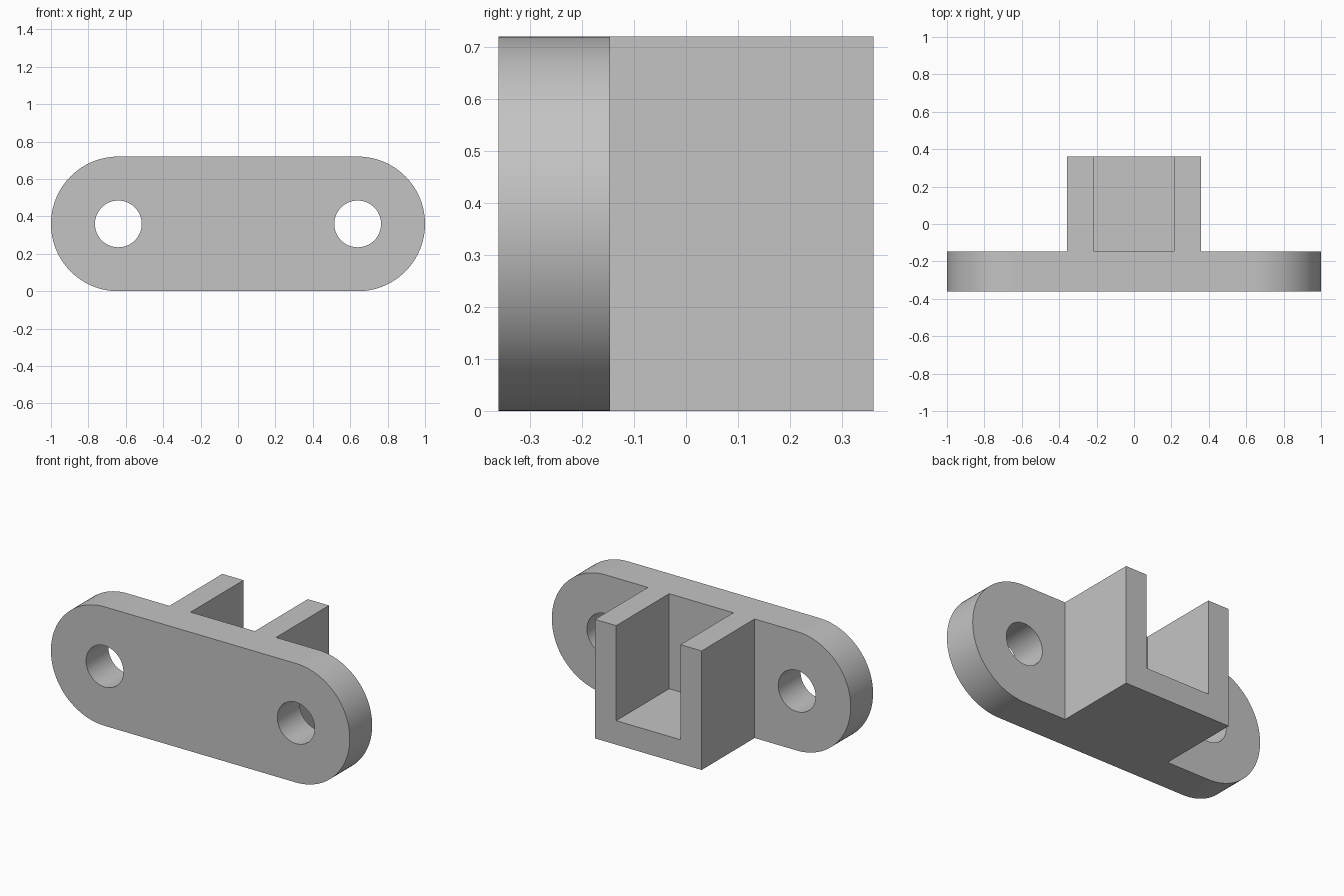
import bpy, bmesh, math
from mathutils import Vector

cube = bpy.data.objects.get("Cube")
if cube:
    bpy.data.objects.remove(cube, do_unlink=True)

HEIGHT = 0.72
RADIUS = HEIGHT / 2
HOLE_X = 1 - RADIUS
FRONT, PLATE_BACK, BACK = -0.36, -0.146, 0.36
OUTER, INNER, FLOOR = 0.357, 0.215, 0.145

grey = bpy.data.materials.new("plain grey")
grey.use_nodes = True
grey.diffuse_color = (0.55, 0.55, 0.55, 1)
grey.node_tree.nodes["Principled BSDF"].inputs["Base Color"].default_value = grey.diffuse_color


def extrude_profile(name, profile, y0, y1):
    """Extrude an (x, z) outline from y0 to y1."""
    bm = bmesh.new()
    face = bm.faces.new([bm.verts.new((x, y0, z)) for x, z in profile])
    made = bmesh.ops.extrude_face_region(bm, geom=[face])["geom"]
    moved = [v for v in made if isinstance(v, bmesh.types.BMVert)]
    bmesh.ops.translate(bm, verts=moved, vec=Vector((0, y1 - y0, 0)))
    bmesh.ops.recalc_face_normals(bm, faces=bm.faces)
    mesh = bpy.data.meshes.new(name)
    bm.to_mesh(mesh)
    bm.free()
    mesh.materials.append(grey)
    obj = bpy.data.objects.new(name, mesh)
    bpy.context.collection.objects.link(obj)
    return obj


def arc(cx, radius, start, sweep, steps):
    angles = [start + sweep * i / steps for i in range(steps + 1)]
    return [(cx + radius * math.cos(a), RADIUS + radius * math.sin(a)) for a in angles]


def combine(target, tool, operation):
    mod = target.modifiers.new(tool.name, "BOOLEAN")
    mod.object = tool
    mod.operation = operation
    mod.solver = "EXACT"
    bpy.context.view_layer.objects.active = target
    bpy.ops.object.modifier_apply(modifier=mod.name)
    bpy.data.objects.remove(tool, do_unlink=True)


# Round-ended mounting plate
outline = (arc(HOLE_X, RADIUS, -math.pi / 2, math.pi, 48)
           + arc(-HOLE_X, RADIUS, math.pi / 2, math.pi, 48))
bracket = extrude_profile("mounting_bracket", outline, FRONT, PLATE_BACK)

# Open-topped channel behind the plate, fused to it
channel = [(-OUTER, 0), (OUTER, 0), (OUTER, HEIGHT), (INNER, HEIGHT),
           (INNER, FLOOR), (-INNER, FLOOR), (-INNER, HEIGHT), (-OUTER, HEIGHT)]
combine(bracket, extrude_profile("channel", channel, PLATE_BACK - 0.05, BACK), "UNION")

# Screw holes
for side in (-1, 1):
    circle = arc(side * HOLE_X, 0.125, 0, math.tau, 64)[:-1]
    combine(bracket, extrude_profile("hole_cutter", circle, FRONT - 0.1, PLATE_BACK + 0.1),
            "DIFFERENCE")

# Merge coplanar seams and smooth the curved walls
bm = bmesh.new()
bm.from_mesh(bracket.data)
bmesh.ops.remove_doubles(bm, verts=bm.verts, dist=0.0001)
bmesh.ops.dissolve_limit(bm, angle_limit=0.002, verts=bm.verts, edges=bm.edges)
bm.to_mesh(bracket.data)
bm.free()
bpy.ops.object.select_all(action="DESELECT")
bracket.select_set(True)
bpy.context.view_layer.objects.active = bracket
bpy.ops.object.shade_smooth_by_angle(angle=math.radians(30))
